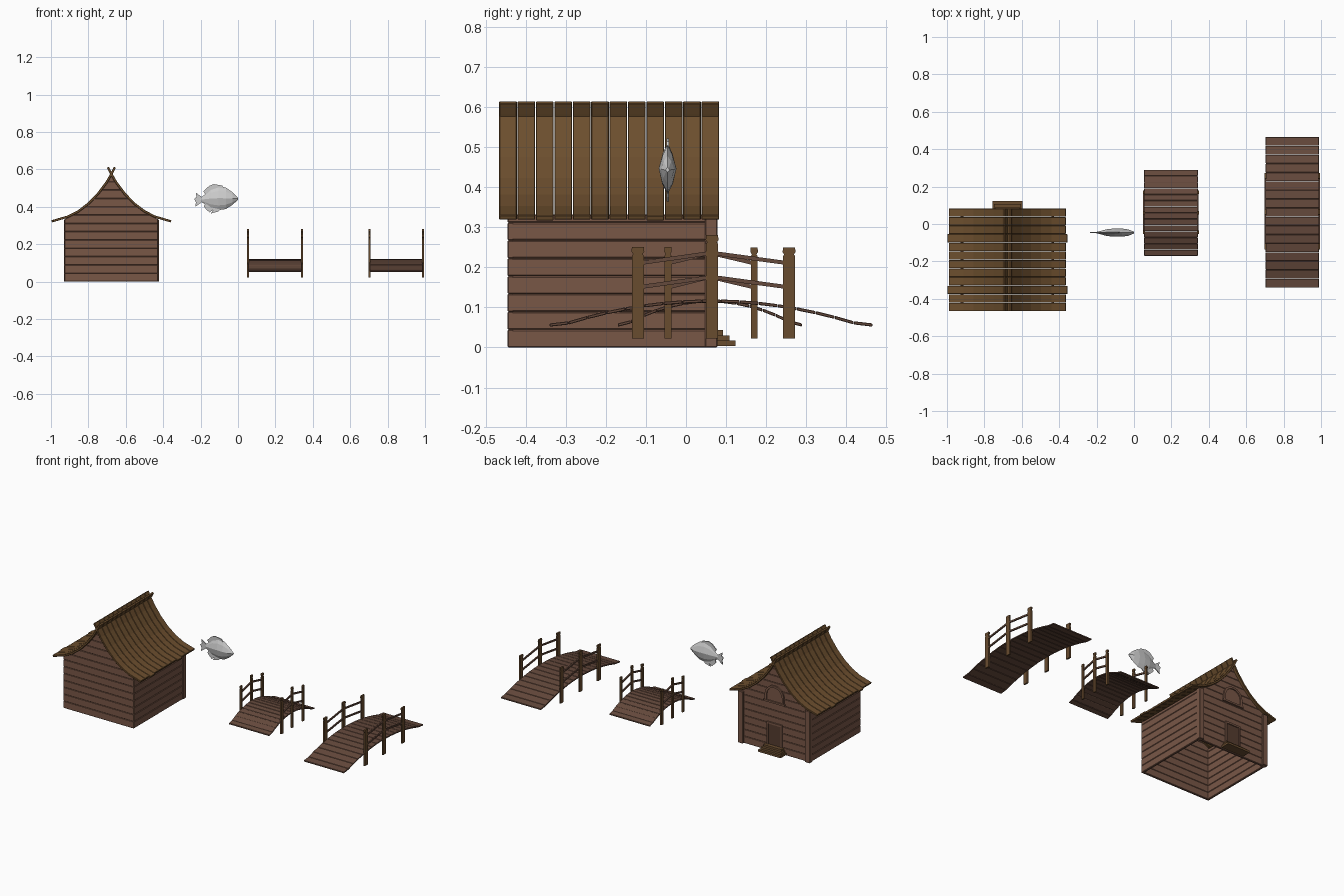
import bpy, bmesh, math
from mathutils import Vector

if "Cube" in bpy.data.objects:
    bpy.data.objects.remove(bpy.data.objects["Cube"])


def mat(name, r, g, b):
    m = bpy.data.materials.new(name)
    m.diffuse_color = (r, g, b, 1)
    m.use_nodes = True
    m.node_tree.nodes["Principled BSDF"].inputs["Base Color"].default_value = m.diffuse_color
    return m


WALL = mat("wall_wood", 0.19, 0.095, 0.062)
ROOF = mat("roof_wood", 0.15, 0.077, 0.027)
DECK = mat("deck_wood", 0.13, 0.067, 0.045)
DARK = mat("dark_wood", 0.09, 0.045, 0.028)
POST = mat("post_wood", 0.14, 0.072, 0.028)


def prism(bm, pts, axis, a, b):
    """Extrude a 2D outline along an axis: x takes (y,z), y takes (x,z)."""
    place = {"x": lambda p, t: (t, p[0], p[1]), "y": lambda p, t: (p[0], t, p[1])}[axis]
    lo = [bm.verts.new(place(p, a)) for p in pts]
    hi = [bm.verts.new(place(p, b)) for p in pts]
    bm.faces.new(lo)
    bm.faces.new(hi[::-1])
    n = len(pts)
    for i in range(n):
        bm.faces.new((lo[i], hi[i], hi[(i + 1) % n], lo[(i + 1) % n]))


def box(bm, x0, x1, y0, y1, z0, z1):
    prism(bm, [(x0, z0), (x1, z0), (x1, z1), (x0, z1)], "y", y0, y1)


def finish(name, bm, material=None, bevel=0):
    bmesh.ops.recalc_face_normals(bm, faces=bm.faces)
    me = bpy.data.meshes.new(name)
    bm.to_mesh(me)
    bm.free()
    ob = bpy.data.objects.new(name, me)
    bpy.context.collection.objects.link(ob)
    if material:
        me.materials.append(material)
    if bevel:
        m = ob.modifiers.new("bevel", "BEVEL")
        m.width, m.segments, m.limit_method, m.angle_limit = bevel, 1, "ANGLE", math.radians(40)
    return ob


# ---------- house ----------
CX = -0.677
CURVE = [(-0.014, 0.614), (0.0, 0.588), (0.03, 0.535), (0.075, 0.475), (0.125, 0.423),
         (0.18, 0.381), (0.235, 0.353), (0.313, 0.33)]
HALF, ROW = 0.25, 0.0445


def half_width(z):
    """Gable half width just beneath the roof."""
    z += 0.012
    for (d0, z0), (d1, z1) in zip(CURVE, CURVE[1:]):
        if z1 <= z <= z0:
            return max(0.002, min(HALF, d0 + (d1 - d0) * (z0 - z) / (z0 - z1)))
    return HALF


# gable walls from horizontal planks clipped to the roof line
for name, y0, y1 in (("front_wall", -0.445, -0.43), ("back_wall", 0.05, 0.065)):
    bm = bmesh.new()
    for r in range(13):
        z0, z1 = r * ROW, min((r + 1) * ROW, 0.572)
        zs = [z0 + (z1 - z0) * k / 4 for k in range(5)]
        right = [(CX + half_width(z), z) for z in zs]
        left = [(CX - half_width(z), z) for z in reversed(zs)]
        prism(bm, right + left, "y", y0, y1)
    finish(name, bm, WALL, 0.003)

# side walls
bm = bmesh.new()
for s in (-1, 1):
    xs = sorted((CX + s * HALF, CX + s * (HALF - 0.015)))
    for r in range(8):
        box(bm, *xs, -0.444, 0.052, r * ROW, min((r + 1) * ROW, 0.332))
finish("side_walls", bm, WALL, 0.003)

# corner posts beside the entrance
bm = bmesh.new()
for s in (-1, 1):
    xs = sorted((CX + s * (HALF + 0.004), CX + s * (HALF - 0.03)))
    box(bm, *xs, 0.048, 0.078, 0, 0.332)
finish("corner_posts", bm, WALL, 0.002)

# curved roof strips, crossing at the ridge
normals = []
for i in range(len(CURVE)):
    a, b = CURVE[max(i - 1, 0)], CURVE[min(i + 1, len(CURVE) - 1)]
    t = Vector((b[0] - a[0], b[1] - a[1])).normalized()
    normals.append(Vector((t.y, -t.x)))
bm = bmesh.new()
for k in range(12):
    y0 = -0.467 + k * 0.0459
    for s in (-1, 1):
        pts = [Vector(p) for p in CURVE]
        if k in (2, 8):
            pts[-1] += Vector((0.008, -0.002))
        low = [p + n * 0.012 for p, n in zip(pts, normals)]
        prism(bm, [(CX + s * p.x, p.y) for p in pts + low[::-1]], "y", y0 + 0.001, y0 + 0.045)
finish("roof_planks", bm, ROOF, 0.0015)

# steps
bm = bmesh.new()
for i, y in enumerate((0.123, 0.108, 0.092)):
    box(bm, CX - 0.08 + i * 0.008, CX + 0.08 - i * 0.008, 0.06, y, 0.004 + i * 0.013, 0.017 + i * 0.013)
finish("steps", bm, POST)

# door with frame
bm = bmesh.new()
box(bm, CX - 0.045, CX + 0.045, 0.06, 0.068, 0.04, 0.175)
finish("door", bm, DARK)
bm = bmesh.new()
for s in (-1, 1):
    xs = sorted((CX + s * 0.044, CX + s * 0.054))
    box(bm, *xs, 0.06, 0.074, 0.03, 0.175)
box(bm, CX - 0.054, CX + 0.054, 0.06, 0.074, 0.175, 0.187)
finish("door_frame", bm, WALL)


# arched gable window
def arch(w, z0, spring):
    return [(CX - w, z0)] + [(CX + w * math.cos(math.pi - math.pi * i / 8),
            spring + w * math.sin(math.pi * i / 8)) for i in range(9)] + [(CX + w, z0)]


outer, inner = arch(0.068, 0.325, 0.36), arch(0.055, 0.325, 0.36)
bm = bmesh.new()
prism(bm, inner, "y", 0.06, 0.067)
finish("arched_window", bm, WALL)
bm = bmesh.new()
for i in range(len(outer) - 1):
    prism(bm, [outer[i], outer[i + 1], inner[i + 1], inner[i]], "y", 0.06, 0.074)
box(bm, CX - 0.075, CX + 0.075, 0.06, 0.076, 0.315, 0.326)
finish("window_trim", bm, WALL)


# ---------- bridges ----------
def bridge(label, x0, x1, cy, half, count, posts, width):
    def deck_z(y):
        t = (y - cy) / half
        return max(0.06, 0.12 - 0.07 * t * t)

    bm = bmesh.new()
    step = 2 * half / count
    for i in range(count):
        ya = cy - half + i * step
        yb = ya + step - 0.001
        za, zb = deck_z(ya), deck_z(yb)
        prism(bm, [(ya, za - 0.008), (yb, zb - 0.008), (yb, zb), (ya, za)], "x", x0 + 0.004, x1 - 0.004)
    finish(label + "_deck", bm, DECK, 0.0015)

    tops = (0.251, 0.28, 0.25)
    rails = bmesh.new()
    bm = bmesh.new()
    for xa in (x0 - 0.002, x1 - 0.008):
        for y, top in zip(posts, tops):
            w, n = width / 2, width / 2 - 0.003
            side = [(w, 0.022), (w, top - 0.022), (n, top - 0.018), (w + 0.001, top - 0.012), (w, top)]
            prism(bm, [(y + a, z) for a, z in side] + [(y - a, z) for a, z in side[::-1]],
                  "x", xa, xa + 0.01)
        # two sloping rails per bay
        for ya, yb, za, zb in ((posts[0], posts[1], 0.21, 0.236), (posts[1], posts[2], 0.236, 0.21)):
            for drop in (0, 0.06):
                prism(rails, [(ya, za - drop - 0.005), (yb, zb - drop - 0.005),
                              (yb, zb - drop + 0.005), (ya, za - drop + 0.005)], "x", xa + 0.001, xa + 0.009)
    finish(label + "_posts", bm, POST)
    finish(label + "_rails", rails, DECK)


bridge("short_bridge", 0.05, 0.345, 0.06, 0.23, 14, (-0.045, 0.06, 0.17), 0.017)
bridge("long_bridge", 0.70, 0.993, 0.063, 0.403, 17, (-0.12, 0.065, 0.257), 0.03)

# ---------- fish ----------
FY = -0.046
SECTIONS = [(-0.2, 0.428, 0.447, 0.004), (-0.178, 0.415, 0.466, 0.009), (-0.145, 0.392, 0.496, 0.018),
            (-0.105, 0.382, 0.51, 0.022), (-0.065, 0.388, 0.503, 0.022), (-0.03, 0.41, 0.478, 0.017),
            (-0.001, 0.437, 0.449, 0.005)]
bm = bmesh.new()
rings = []
for x, lo, hi, w in SECTIONS:
    mid, h = (lo + hi) / 2, (hi - lo) / 2
    ring = [(0, 1), (0.55, 0.6), (1, 0), (0.6, -0.6), (0, -1), (-0.6, -0.6), (-1, 0), (-0.55, 0.6)]
    rings.append([bm.verts.new((x, FY + a * w, mid + b * h)) for a, b in ring])
for p, q in zip(rings, rings[1:]):
    for i in range(8):
        bm.faces.new((p[i], q[i], q[(i + 1) % 8], p[(i + 1) % 8]))
bm.faces.new(rings[0])
bm.faces.new(rings[-1][::-1])
finish("fish_body", bm)

FINS = {
    "tail_fin": [(-0.192, 0.426), (-0.19, 0.45), (-0.226, 0.476), (-0.222, 0.452), (-0.234, 0.442),
                 (-0.225, 0.425), (-0.228, 0.4)],
    "dorsal_fin": [(-0.07, 0.495), (-0.085, 0.514), (-0.13, 0.521), (-0.155, 0.511), (-0.185, 0.482), (-0.17, 0.462)],
    "anal_fin": [(-0.12, 0.392), (-0.152, 0.37), (-0.172, 0.388), (-0.182, 0.402), (-0.172, 0.425)],
    "pelvic_fin": [(-0.085, 0.395), (-0.105, 0.375), (-0.145, 0.364), (-0.125, 0.395)],
}
for name, pts in FINS.items():
    bm = bmesh.new()
    prism(bm, pts, "y", FY - 0.003, FY + 0.003)
    finish(name, bm)
